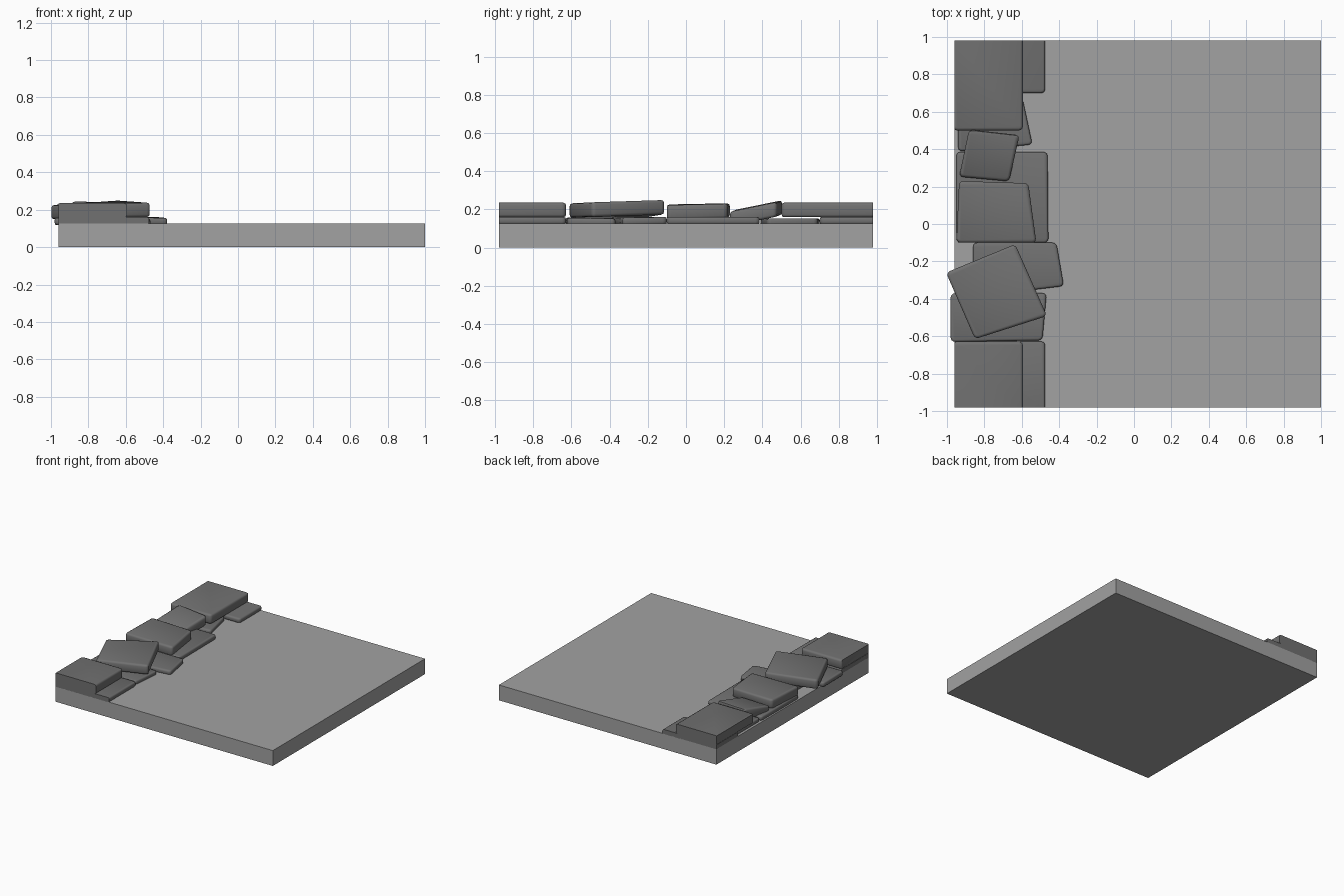
import bpy, bmesh
from mathutils import Vector

if "Cube" in bpy.data.objects:
    bpy.data.objects.remove(bpy.data.objects["Cube"], do_unlink=True)


def material(name, grey):
    mat = bpy.data.materials.new(name)
    mat.use_nodes = True
    color = (grey, grey, grey, 1)
    mat.diffuse_color = color
    mat.node_tree.nodes["Principled BSDF"].inputs["Base Color"].default_value = color
    return mat


floor_mat = material("light grey floor", 0.36)
stone_mat = material("dark grey stone", 0.165)

LEFT, END, FLOOR = -0.96, 0.98, 0.125


def finish(bm, name, mat):
    bmesh.ops.recalc_face_normals(bm, faces=bm.faces)
    mesh = bpy.data.meshes.new(name)
    bm.to_mesh(mesh)
    bm.free()
    mesh.materials.append(mat)
    obj = bpy.data.objects.new(name, mesh)
    bpy.context.collection.objects.link(obj)
    return obj


def cut(bm, point, normal):
    """Trim everything beyond a plane and close the cut."""
    geom = bm.verts[:] + bm.edges[:] + bm.faces[:]
    res = bmesh.ops.bisect_plane(bm, geom=geom, plane_co=point, plane_no=normal,
                                 clear_outer=True)
    edges = [e for e in res["geom_cut"] if isinstance(e, bmesh.types.BMEdge)]
    if edges:
        bmesh.ops.holes_fill(bm, edges=edges, sides=0)


def stone(name, corners, tops, thick, rim, trim_left=False):
    """Rounded slab from four plan corners (counter-clockwise) and corner heights."""
    bm = bmesh.new()
    low = [bm.verts.new((x, y, z - thick)) for (x, y), z in zip(corners, tops)]
    high = [bm.verts.new((x, y, z)) for (x, y), z in zip(corners, tops)]
    bm.faces.new(low[::-1])
    bm.faces.new(high)
    for i in range(4):
        j = (i + 1) % 4
        bm.faces.new((low[i], low[j], high[j], high[i]))
    bm.normal_update()
    # round the upright corners, then the rims
    upright = [e for e in bm.edges
               if abs((e.verts[0].co - e.verts[1].co).normalized().z) > 0.9]
    bmesh.ops.bevel(bm, geom=upright, offset=0.022, segments=3, profile=0.5,
                    affect='EDGES')
    bm.normal_update()
    rims = {e for f in bm.faces if abs(f.normal.z) > 0.8 for e in f.edges}
    bmesh.ops.bevel(bm, geom=list(rims), offset=rim, segments=2, profile=0.5,
                    affect='EDGES')
    # edging stones are sawn flush with the floor slab
    cut(bm, Vector((0, END, 0)), Vector((0, 1, 0)))
    cut(bm, Vector((0, -END, 0)), Vector((0, -1, 0)))
    if trim_left:
        cut(bm, Vector((LEFT, 0, 0)), Vector((-1, 0, 0)))
    obj = finish(bm, name, stone_mat)
    bpy.ops.object.select_all(action='DESELECT')
    obj.select_set(True)
    bpy.context.view_layer.objects.active = obj
    bpy.ops.object.shade_smooth_by_angle(angle=0.87)


def box(x0, x1, y0, y1):
    return [(x0, y0), (x1, y0), (x1, y1), (x0, y1)]


# floor slab
bm = bmesh.new()
bmesh.ops.create_cube(bm, size=1)
for v in bm.verts:
    v.co = ((v.co.x + 0.5) * (1 - LEFT) + LEFT, v.co.y * 2 * END, (v.co.z + 0.5) * FLOOR)
finish(bm, "floor_slab", floor_mat)

# thin lower course
T = 0.16
lower = {
    "front": (box(-0.975, -0.475, -1.05, -0.628), [T] * 4, True),
    "front_middle": ([(-0.98, -0.63), (-0.49, -0.622), (-0.467, -0.37), (-0.98, -0.37)],
                     [0.157, 0.155, 0.152, 0.155], False),
    "middle": ([(-0.86, -0.39), (-0.375, -0.332), (-0.415, -0.1), (-0.86, -0.1)],
               [T, 0.156, T, T], False),
    "broad_middle": ([(-0.95, -0.1), (-0.458, -0.1), (-0.462, 0.385), (-0.95, 0.385)],
                     [T] * 4, False),
    "back_middle": ([(-0.94, 0.388), (-0.543, 0.425), (-0.6, 0.69), (-0.94, 0.7)],
                    [0.153] * 4, False),
    "back": (box(-0.975, -0.475, 0.7, 1.05), [T] * 4, True),
}
for name, (corners, tops, trim) in lower.items():
    stone("lower_stone_" + name, corners, tops, 0.038, 0.011, trim)

# thick upper course, tumbled in the middle
H = 0.235
upper = {
    "front": (box(-0.967, -0.594, -1.05, -0.628), [H] * 4, True),
    "turned": ([(-0.85, -0.615), (-0.465, -0.492), (-0.635, -0.108), (-1.005, -0.26)],
               [0.232, 0.237, 0.25, 0.224], False),
    "middle": ([(-0.95, -0.1), (-0.522, -0.1), (-0.565, 0.218), (-0.935, 0.23)],
               [0.226, 0.222, 0.23, 0.232], False),
    "tilted": ([(-0.935, 0.253), (-0.668, 0.228), (-0.612, 0.475), (-0.882, 0.505)],
               [0.197, 0.187, 0.238, 0.248], False),
    "back": (box(-0.967, -0.594, 0.5, 1.05), [H] * 4, True),
}
for name, (corners, tops, trim) in upper.items():
    stone("upper_stone_" + name, corners, tops, 0.076, 0.014, trim)
